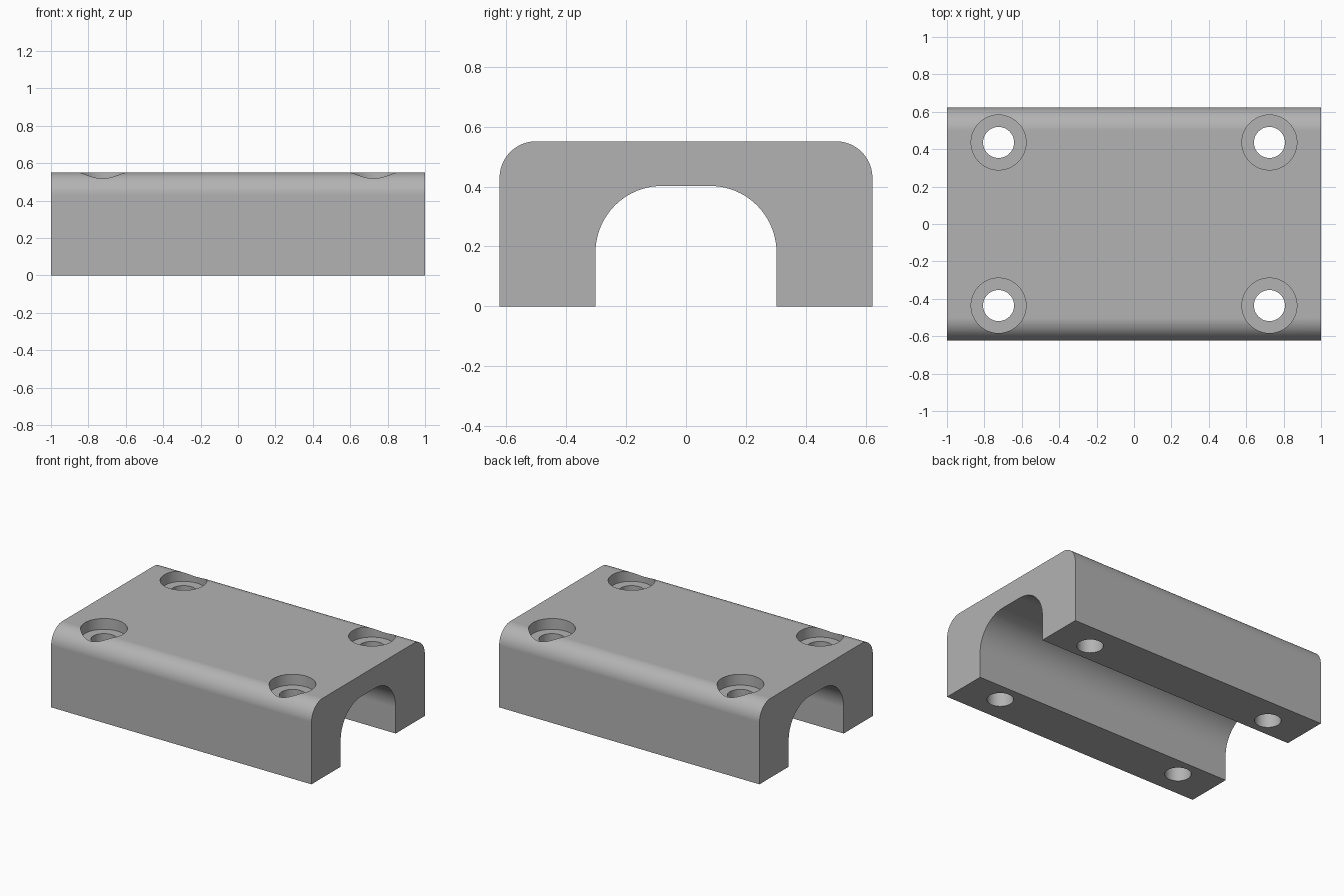
import bpy, bmesh
from math import sin, cos, pi
from mathutils import Vector

if "Cube" in bpy.data.objects:
    bpy.data.objects.remove(bpy.data.objects["Cube"], do_unlink=True)

HALF_LENGTH, HALF_WIDTH, HEIGHT = 1.0, 0.622, 0.551
EDGE_RADIUS = 0.122
CHANNEL_HALF, CHANNEL_TOP, CHANNEL_RADIUS = 0.302, 0.402, 0.222
HOLE_X, HOLE_Y = 0.724, 0.436
BORE_RADIUS, HOLE_RADIUS, BORE_DEPTH = 0.147, 0.083, 0.075
SEGMENTS = 48

grey = bpy.data.materials.new("plain_grey")
grey.use_nodes = True
colour = (0.45, 0.45, 0.45, 1)
grey.diffuse_color = colour
grey.node_tree.nodes["Principled BSDF"].inputs["Base Color"].default_value = colour


def make_object(name, bm):
    bmesh.ops.recalc_face_normals(bm, faces=bm.faces)
    mesh = bpy.data.meshes.new(name)
    bm.to_mesh(mesh)
    bm.free()
    mesh.materials.append(grey)
    obj = bpy.data.objects.new(name, mesh)
    bpy.context.collection.objects.link(obj)
    return obj


def rounded_half(half, top, radius, steps=20):
    """Right half of an upright outline with a rounded upper corner, bottom to top."""
    arc = [(half - radius + radius * cos(a), top - radius + radius * sin(a))
           for a in (pi / 2 * i / steps for i in range(steps + 1))]
    return [(half, 0)] + arc


# Bridge profile: outer outline, then the channel back the other way
outer = rounded_half(HALF_WIDTH, HEIGHT, EDGE_RADIUS)
inner = rounded_half(CHANNEL_HALF, CHANNEL_TOP, CHANNEL_RADIUS)
mirror = lambda pts: [(-y, z) for y, z in reversed(pts)]
outline = outer + mirror(outer) + list(reversed(inner + mirror(inner)))

bm = bmesh.new()
face = bm.faces.new([bm.verts.new((-HALF_LENGTH, y, z)) for y, z in outline])
side = bmesh.ops.extrude_face_region(bm, geom=[face])["geom"]
bmesh.ops.translate(bm, vec=(2 * HALF_LENGTH, 0, 0),
                    verts=[v for v in side if isinstance(v, bmesh.types.BMVert)])
body = make_object("mounting_block", bm)

# Counterbored hole cutters: one stepped profile spun at each corner
step = HEIGHT - BORE_DEPTH
profile = [(0, -0.1), (HOLE_RADIUS, -0.1), (HOLE_RADIUS, step),
           (BORE_RADIUS, step), (BORE_RADIUS, HEIGHT + 0.1), (0, HEIGHT + 0.1)]
bm = bmesh.new()
for sx in (-1, 1):
    for sy in (-1, 1):
        centre = Vector((sx * HOLE_X, sy * HOLE_Y, 0))
        verts = [bm.verts.new(centre + Vector((r, 0, z))) for r, z in profile]
        edges = [bm.edges.new(pair) for pair in zip(verts, verts[1:])]
        bmesh.ops.spin(bm, geom=verts + edges, cent=centre, axis=(0, 0, 1),
                       angle=2 * pi, steps=SEGMENTS)
bmesh.ops.remove_doubles(bm, verts=bm.verts, dist=0.0001)
cutter = make_object("hole_cutter", bm)
cutter.hide_render = True

# Cut the holes, then remove the cutter
cut = body.modifiers.new("holes", 'BOOLEAN')
cut.operation, cut.solver, cut.object = 'DIFFERENCE', 'EXACT', cutter
bpy.ops.object.select_all(action='DESELECT')
body.select_set(True)
bpy.context.view_layer.objects.active = body
bpy.ops.object.modifier_apply(modifier=cut.name)
bpy.data.objects.remove(cutter, do_unlink=True)

# Smooth curves with crisp edges and flat planes
bpy.ops.object.shade_smooth_by_angle(angle=pi / 6)
weighted = body.modifiers.new("flat_planes", 'WEIGHTED_NORMAL')
weighted.keep_sharp = True
